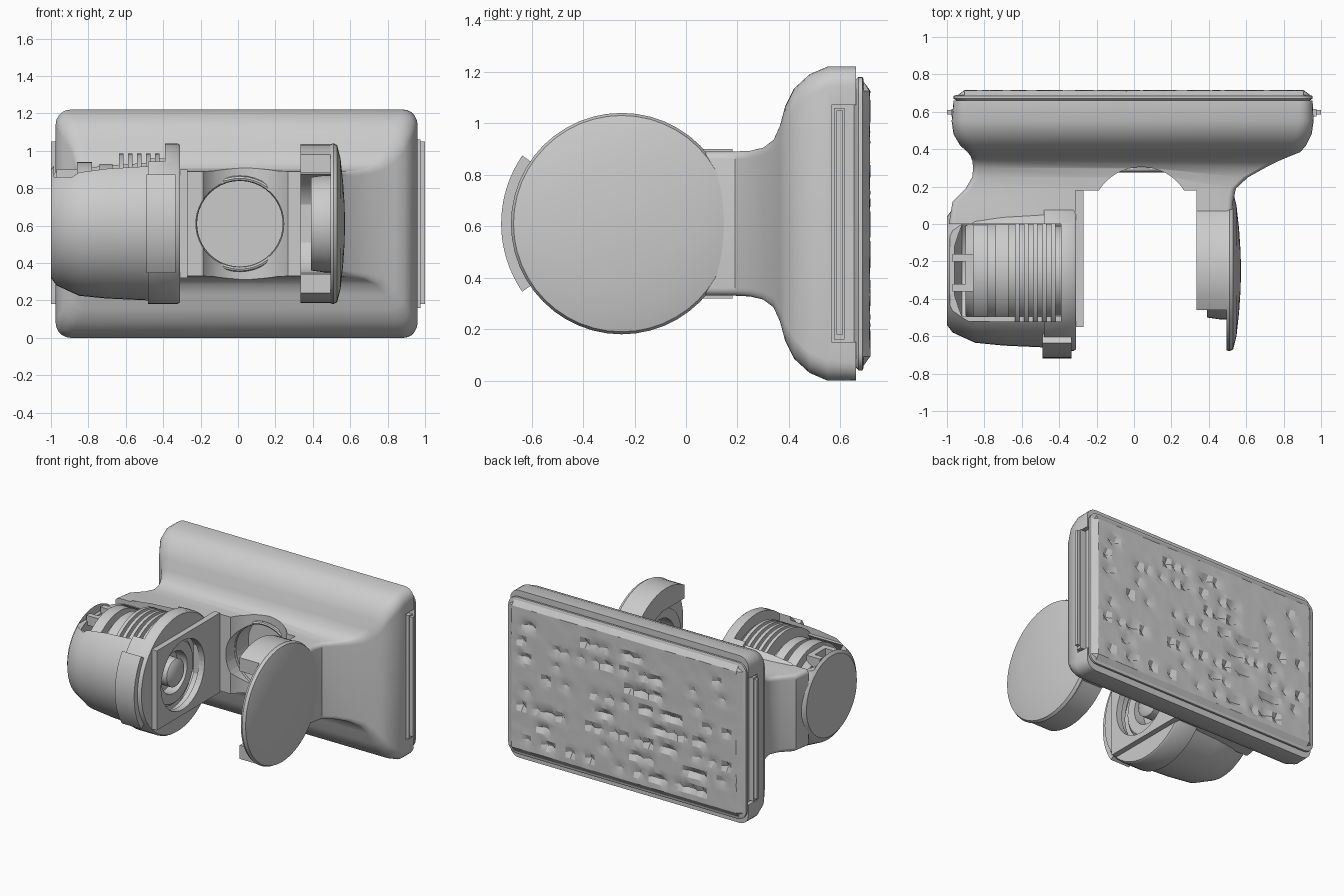
import bpy, bmesh, math, random

if "Cube" in bpy.data.objects:
    bpy.data.objects.remove(bpy.data.objects["Cube"])

random.seed(4)
CY, CZ = -0.25, 0.61          # shared axis of both round arms


def finish(bm, name, angle=35):
    bmesh.ops.recalc_face_normals(bm, faces=bm.faces)
    me = bpy.data.meshes.new(name)
    bm.to_mesh(me)
    bm.free()
    ob = bpy.data.objects.new(name, me)
    bpy.context.collection.objects.link(ob)
    smooth(ob, angle)
    return ob


def smooth(ob, angle=35):
    bpy.ops.object.select_all(action='DESELECT')
    ob.select_set(True)
    bpy.context.view_layer.objects.active = ob
    bpy.ops.object.shade_smooth_by_angle(angle=math.radians(angle))


def box(name, x0, x1, y0, y1, z0, z1):
    bm = bmesh.new()
    bmesh.ops.create_cube(bm, size=1)
    for v in bm.verts:
        v.co = ((x0 + x1) / 2 + v.co.x * (x1 - x0),
                (y0 + y1) / 2 + v.co.y * (y1 - y0),
                (z0 + z1) / 2 + v.co.z * (z1 - z0))
    return finish(bm, name)


def lathe(name, prof, a0=0, a1=2 * math.pi, n=48):
    """Revolve a closed (x, radius) outline about the arm axis."""
    full = a1 - a0 > 6.28
    bm = bmesh.new()
    axis = {i: bm.verts.new((x, CY, CZ)) for i, (x, r) in enumerate(prof) if r == 0}
    rings = []
    for k in range(n if full else n + 1):
        a = a0 + (a1 - a0) * k / n
        rings.append([axis.get(i) or bm.verts.new((x, CY + r * math.cos(a), CZ + r * math.sin(a)))
                      for i, (x, r) in enumerate(prof)])
    for k in range(n):
        A, B = rings[k], rings[(k + 1) % len(rings)]
        for i in range(len(prof)):
            j = (i + 1) % len(prof)
            vs = list(dict.fromkeys((A[i], A[j], B[j], B[i])))
            if len(vs) > 2:
                bm.faces.new(vs)
    if not full:
        bm.faces.new(rings[0])
        bm.faces.new(rings[-1])
    return finish(bm, name)


def loft(name, sections, seg=5):
    """Join rounded rectangles (y, x0, x1, half height, corner radius) along y."""
    bm = bmesh.new()
    rings = []
    for y, x0, x1, h, r in sections:
        ring = []
        for q, (cx, cz) in enumerate(((x1 - r, h - r), (x0 + r, h - r),
                                      (x0 + r, r - h), (x1 - r, r - h))):
            for s in range(seg + 1):
                a = math.pi / 2 * (q + s / seg)
                ring.append(bm.verts.new((cx + r * math.cos(a), y, CZ + cz + r * math.sin(a))))
        rings.append(ring)
    for A, B in zip(rings, rings[1:]):
        for i in range(len(A)):
            j = (i + 1) % len(A)
            bm.faces.new((A[i], A[j], B[j], B[i]))
    bm.faces.new(rings[0])
    bm.faces.new(rings[-1])
    return finish(bm, name)


def cylinder(name, r, depth, loc, rot=(0, 0, 0)):
    bpy.ops.mesh.primitive_cylinder_add(vertices=48, radius=r, depth=depth, location=loc, rotation=rot)
    ob = bpy.context.object
    ob.name = name
    return ob


def cut(ob, *cutters):
    for c in cutters:
        m = ob.modifiers.new("cut", 'BOOLEAN')
        m.operation, m.solver, m.object = 'DIFFERENCE', 'EXACT', c
        bpy.ops.object.select_all(action='DESELECT')
        bpy.context.view_layer.objects.active = ob
        # cuts go before any smoothing modifier
        bpy.ops.object.modifier_move_to_index(modifier=m.name, index=0)
        bpy.ops.object.modifier_apply(modifier=m.name)
        bpy.data.objects.remove(c)
    smooth(ob)


# Main body flowing into the neck that carries both arms
body = loft("body", [
    (0.66, -0.965, 0.955, 0.61, 0.07), (0.55, -0.975, 0.96, 0.61, 0.08),
    (0.48, -0.965, 0.95, 0.58, 0.08), (0.42, -0.93, 0.92, 0.525, 0.08),
    (0.385, -0.89, 0.89, 0.455, 0.07), (0.365, -0.875, 0.84, 0.38, 0.05),
    (0.34, -0.865, 0.78, 0.325, 0.04), (0.30, -0.86, 0.70, 0.295, 0.03),
    (0.25, -0.865, 0.61, 0.283, 0.03), (0.19, -0.90, 0.545, 0.28, 0.03),
    (0.12, -0.97, 0.53, 0.28, 0.03), (0.0, -0.99, 0.525, 0.28, 0.03)])
cut(body,
    box("gap_cut", -0.29, 0.335, -0.3, 0.18, -0.2, 1.4),
    cylinder("arch_cut", 0.27, 1.6, (0.04, 0.035, 0.61)),
    cylinder("bore_cut", 0.235, 0.5, (0.01, 0.19, 0.61), (math.pi / 2, 0, 0)),
    box("right_slot", 0.925, 1.1, 0.565, 0.7, 0.15, 1.07),
    box("left_slot", -1.1, -0.94, 0.565, 0.7, 0.15, 1.07),
    lathe("drum_clear", [(-0.93, 0), (-0.93, 0.35), (-0.36, 0.35), (-0.36, 0)]))

# Lip around the bore
bpy.ops.mesh.primitive_torus_add(major_segments=40, minor_segments=8, major_radius=0.243,
                                 minor_radius=0.014, location=(0.01, 0.29, 0.61),
                                 rotation=(math.pi / 2, 0, 0))
bpy.context.object.name = "bore_lip"
smooth(bpy.context.object)

# Side strips in the end slots
for s, side in ((1, "right"), (-1, "left")):
    xs = sorted((s * 0.93, s * 0.975))
    box(side + "_strip", *xs, 0.575, 0.615, 0.16, 1.06)
    xs = sorted((s * 0.97, s * 1.0))
    box(side + "_strip_edge", *xs, 0.585, 0.61, 0.18, 1.05)

# Back panel and its dented skin
loft("back_panel", [(0.65, -0.93, 0.92, 0.55, 0.06), (0.67, -0.965, 0.955, 0.57, 0.07),
                    (0.685, -0.965, 0.955, 0.57, 0.07), (0.69, -0.95, 0.94, 0.56, 0.07)])
bm = bmesh.new()
NX, NZ = 48, 28
bmesh.ops.create_grid(bm, x_segments=NX, y_segments=NZ, size=1)
for v in bm.verts:
    u, w = v.co.x, v.co.y
    i, j = round((u + 1) * NX / 2), round((w + 1) * NZ / 2)
    edge = max(abs(u), abs(w)) > 0.999
    corner = 0.96 if abs(u) > 0.999 and abs(w) > 0.999 else 1
    y = 0.716 - random.random() * 0.004
    if 2 < i < NX - 2 and 2 < j < NZ - 2 and j % 3 == 0 and random.random() < 0.3:
        y -= 0.025
    v.co = (u * 0.945 * corner, 0.688 if edge else y, CZ + w * 0.555 * corner)
finish(bm, "back_skin", 25)

# Left arm: hollow drum with an open top
drum = lathe("drum_housing", [
    (-1, 0), (-1, 0.29), (-0.97, 0.33), (-0.85, 0.385), (-0.7, 0.4), (-0.48, 0.41),
    (-0.48, 0.43), (-0.325, 0.43), (-0.31, 0.42), (-0.31, 0.27), (-0.36, 0.27),
    (-0.36, 0.35), (-0.92, 0.35), (-0.96, 0.28), (-0.96, 0)])
cut(drum, box("drum_window", -0.985, -0.39, -0.52, 0.0, 0.86, 1.3))
lathe("drum_front_tab", [(-0.49, 0.41), (-0.49, 0.468), (-0.335, 0.468), (-0.335, 0.41)],
      math.pi - 0.6, math.pi + 0.6, 16)

# Square face plate on the drum, with a round opening
face = box("drum_face_plate", -0.315, -0.27, -0.55, 0.18, 0.32, 0.9)
cut(face, cylinder("face_hole", 0.25, 0.4, (-0.3, CY, CZ), (0, math.pi / 2, 0)))

# Spool inside the drum
lathe("spool_core", [(-0.9, 0), (-0.9, 0.24), (-0.86, 0.27), (-0.86, 0.33), (-0.78, 0.33),
                     (-0.78, 0.27), (-0.74, 0.27), (-0.74, 0.32), (-0.67, 0.32), (-0.67, 0.28),
                     (-0.42, 0.28), (-0.42, 0)])
for k in range(5):
    x = -0.635 + k * 0.048
    lathe(f"spool_fin_{k}", [(x, 0.2), (x, 0.375), (x + 0.024, 0.375), (x + 0.024, 0.2)])
lathe("hub_ring", [(-0.43, 0.15), (-0.43, 0.24), (-0.36, 0.24), (-0.34, 0.22), (-0.34, 0.15)])
lathe("hub", [(-0.43, 0), (-0.43, 0.1), (-0.33, 0.1), (-0.31, 0.07), (-0.31, 0)])
for y in (-0.34, -0.18):
    box("latch_arm", -0.97, -0.86, y - 0.02, y + 0.02, 0.83, 0.9)
box("latch_bar", -0.9, -0.86, -0.34, -0.18, 0.84, 0.9)

# Right arm: domed disc cap
lathe("disc_cap", [(0.495, 0), (0.495, 0.425), (0.51, 0.43), (0.53, 0.42), (0.548, 0.35),
                   (0.562, 0.22), (0.57, 0.1), (0.572, 0)])
# Partial rim behind the cap, open at the front
rim = lathe("disc_rim", [(0.335, 0.27), (0.335, 0.425), (0.5, 0.425), (0.5, 0.27)])
cut(rim, box("rim_front_cut", 0.2, 0.7, -1, -0.46, 0, 1.3),
    box("rim_slot", 0.2, 0.7, -1, -0.2, 0.34, 0.88))
# Contact rings inside the cap
lathe("cap_ring", [(0.39, 0.18), (0.39, 0.25), (0.46, 0.26), (0.5, 0.26), (0.5, 0.18)])
lathe("cap_hub", [(0.42, 0), (0.42, 0.1), (0.44, 0.13), (0.5, 0.13), (0.5, 0)])
